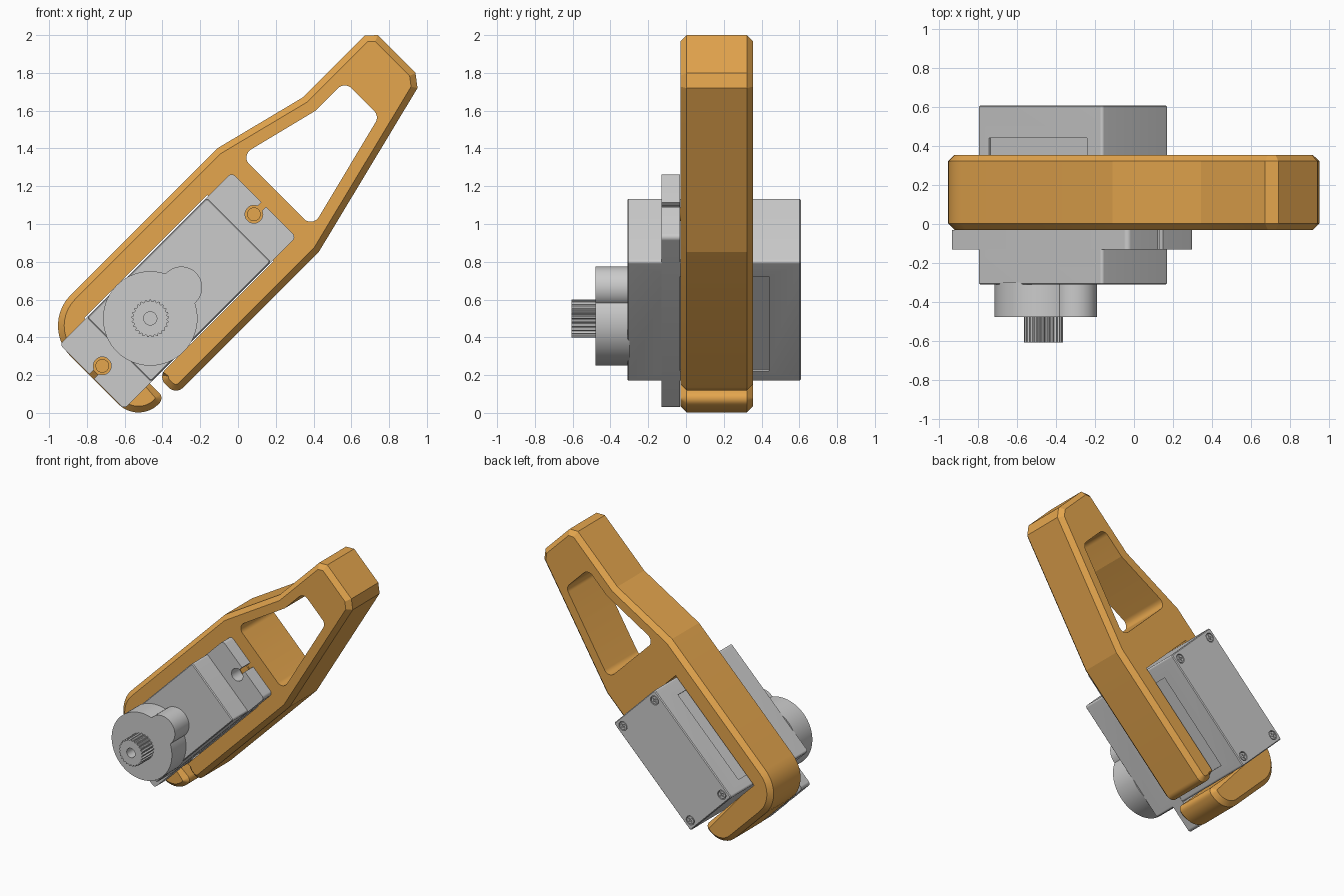
import bpy, bmesh
from math import sin, cos, tan, pi, radians
from mathutils import Matrix, Vector

old = bpy.data.objects.get("Cube")
if old:
    bpy.data.objects.remove(old)

parts = []


def fillet(corners, steps=10):
    """Round each (u, v, radius) corner of a closed outline."""
    out = []
    for i, (u, v, r) in enumerate(corners):
        p = Vector((u, v))
        if r == 0:
            out.append(p)
            continue
        a = (Vector(corners[i - 1][:2]) - p).normalized()
        b = (Vector(corners[(i + 1) % len(corners)][:2]) - p).normalized()
        half = a.angle(b) / 2
        centre = p + (a + b).normalized() * (r / sin(half))
        start = p + a * (r / tan(half)) - centre
        end = p + b * (r / tan(half)) - centre
        sweep = start.angle_signed(end)
        for k in range(steps + 1):
            out.append(centre + Matrix.Rotation(-sweep * k / steps, 2) @ start)
    return out


def rect(u0, u1, v0, v1, r=0):
    return fillet([(u0, v0, r), (u1, v0, r), (u1, v1, r), (u0, v1, r)])


def circle(u, v, r, n=64):
    return [Vector((u + r * cos(2 * pi * k / n), v + r * sin(2 * pi * k / n)))
            for k in range(n)]


def prism(name, outline, y0, y1, chamfer=0, keep=None):
    """Extrude a (u, v) outline along y, optionally chamfering its rims."""
    bm = bmesh.new()
    face = bm.faces.new([bm.verts.new((p.x, y0, p.y)) for p in outline])
    geom = bmesh.ops.extrude_face_region(bm, geom=[face])["geom"]
    moved = [g for g in geom if isinstance(g, bmesh.types.BMVert)]
    bmesh.ops.translate(bm, verts=moved, vec=(0, y1 - y0, 0))
    bmesh.ops.recalc_face_normals(bm, faces=bm.faces)
    if chamfer:
        rim = []
        for e in bm.edges:
            a, b = (w.co for w in e.verts)
            if abs(a.y - b.y) < 1e-5 and (keep is None or keep((a + b) / 2)):
                rim.append(e)
        bmesh.ops.bevel(bm, geom=rim, offset=chamfer, segments=1,
                        affect="EDGES", clamp_overlap=False)
    mesh = bpy.data.meshes.new(name)
    bm.to_mesh(mesh)
    bm.free()
    obj = bpy.data.objects.new(name, mesh)
    bpy.context.collection.objects.link(obj)
    parts.append(obj)
    return obj


def combine(target, tool, operation="DIFFERENCE"):
    """Apply a boolean and discard the tool."""
    tool.hide_render = True
    mod = target.modifiers.new("bool", "BOOLEAN")
    mod.operation, mod.object, mod.solver = operation, tool, "EXACT"
    bpy.context.view_layer.objects.active = target
    bpy.ops.object.modifier_apply(modifier=mod.name)
    parts.remove(tool)
    bpy.data.objects.remove(tool)


# Handle frame: C-shaped clamp around the motor, widening into a grip
outline = fillet([
    (0.912, 1.068, 0), (1.425, 0.938, 0), (1.888, 0.938, 0),
    (1.937, 0.891, 0), (1.937, 0.608, 0), (1.888, 0.544, 0),
    (0.905, 0.3, 0), (-0.165, 0.3, 0.055), (-0.165, 0.435, 0.055),
    (0.7, 0.435, 0), (0.7, 0.93, 0), (-0.22, 0.93, 0),
    (-0.22, 0.33, 0.04), (-0.415, 0.33, 0.15), (-0.415, 1.068, 0.23)])


def outer_rim(m):
    return not (-0.23 < m.x < 0.71 and 0.43 < m.z < 0.94)


frame = prism("handle_frame", outline, -0.03, 0.355, 0.033, outer_rim)
grip = fillet([(0.973, 0.953, 0.05), (0.973, 0.415, 0.05), (1.64, 0.582, 0.05),
               (1.64, 0.841, 0.05), (1.421, 0.841, 0)])
combine(frame, prism("grip_cutter", grip, -0.2, 0.5))

# Motor case with shallow side panels
case = prism("motor_case", rect(-0.21, 0.69, 0.442, 0.922, 0.015), -0.31, 0.608, 0.006)
for v in (0.442, 0.922):
    combine(case, prism("panel_cutter", rect(-0.13, 0.58, v - 0.012, v + 0.012), -0.09, 0.44))

# Cover screws at the back corners
for u in (-0.155, 0.635):
    for v in (0.497, 0.867):
        combine(case, prism("screw_cutter", circle(u, v, 0.034, 32), 0.592, 0.65))
        screw = prism("cover_screw", circle(u, v, 0.028, 32), 0.585, 0.606)
        for a, b in ((0.018, 0.004), (0.004, 0.018)):
            combine(screw, prism("slot_cutter", rect(u - a, u + a, v - b, v + b), 0.598, 0.65))

# Mounting flange with keyhole slots
flange = prism("mounting_flange", rect(-0.412, 0.876, 0.44, 0.924, 0.025), -0.13, -0.031)
for u, end in ((-0.332, -0.5), (0.803, 0.95)):
    combine(flange, prism("hole_cutter", circle(u, 0.684, 0.047, 48), -0.2, 0.05))
    combine(flange, prism("slot_cutter", rect(min(u, end), max(u, end), 0.667, 0.701), -0.2, 0.05))

# Pins standing in the flange holes
for u in (-0.332, 0.803):
    pin = prism("flange_pin", circle(u, 0.684, 0.036, 48), -0.04, -0.02)

# Gear housing: main drum and smaller lobe
housing = prism("gear_housing", circle(0.025, 0.682, 0.25, 96), -0.478, -0.3)
combine(housing, prism("gear_lobe", circle(0.258, 0.682, 0.11), -0.478, -0.3), "UNION")

# Splined output shaft with a screw hole
teeth = 25
spline = []
for k in range(teeth * 4):
    r = 0.1 if k % 4 < 2 else 0.09
    t = 2 * pi * k / (teeth * 4)
    spline.append(Vector((0.025 + r * cos(t), 0.682 + r * sin(t))))
shaft = prism("output_shaft", spline, -0.607, -0.47)
combine(shaft, prism("bore_cutter", circle(0.025, 0.682, 0.035, 32), -0.7, -0.5))

# Orange plastic for the frame and its pins
orange = bpy.data.materials.new("orange_plastic")
orange.use_nodes = True
colour = (0.78, 0.38, 0.075, 1)
orange.diffuse_color = colour
orange.node_tree.nodes["Principled BSDF"].inputs["Base Color"].default_value = colour

# Tilt everything by 45 degrees and shade
bpy.ops.object.select_all(action="DESELECT")
for obj in parts:
    obj.data.transform(Matrix.Rotation(radians(-45), 4, "Y"))
    if obj.name.startswith(("handle_frame", "flange_pin")):
        obj.data.materials.clear()
        obj.data.materials.append(orange)
    obj.select_set(True)
bpy.context.view_layer.objects.active = frame
bpy.ops.object.shade_smooth_by_angle(angle=radians(12))
